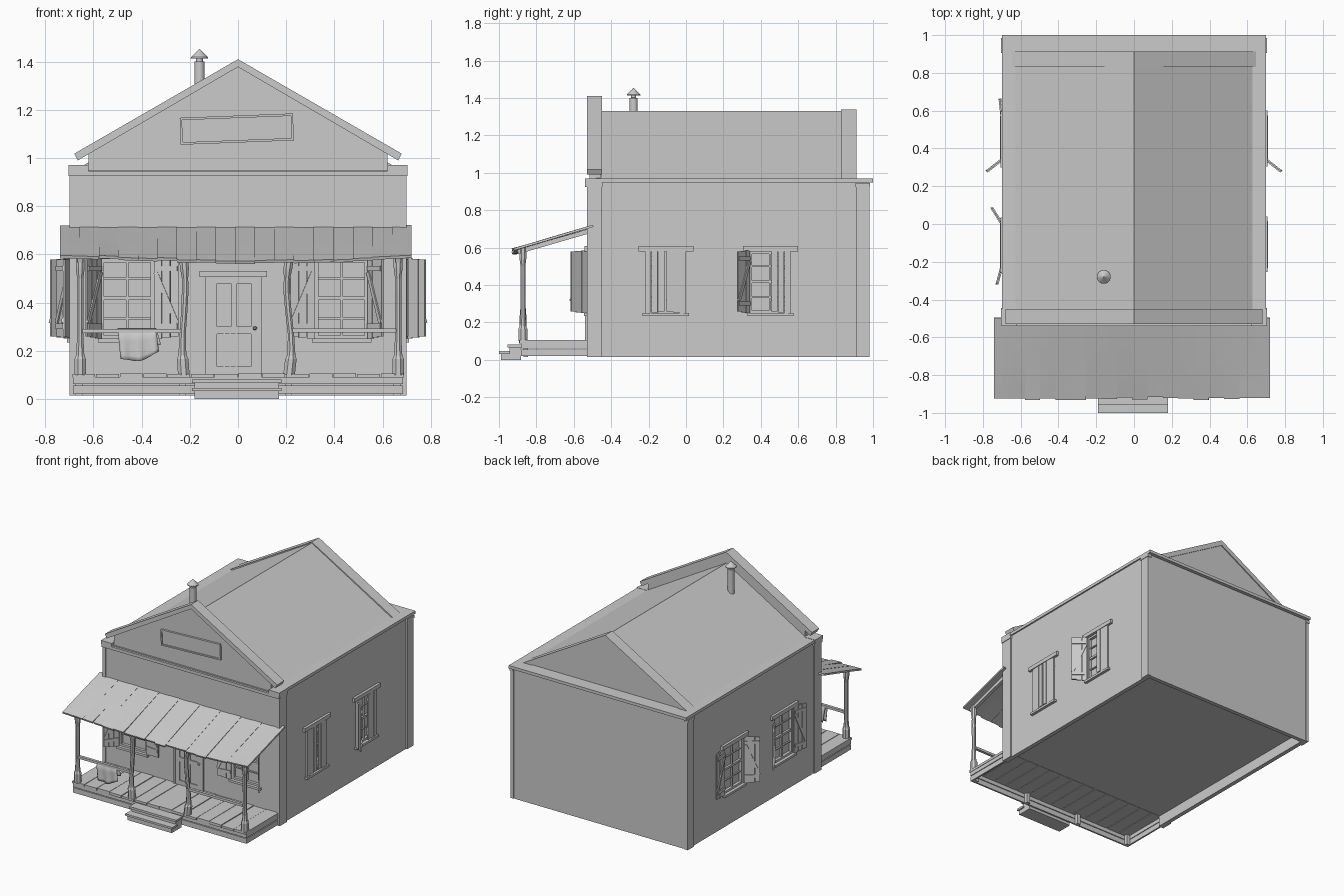
import bpy, bmesh, math, random
from mathutils import Matrix, Vector

if "Cube" in bpy.data.objects:
    bpy.data.objects.remove(bpy.data.objects["Cube"])

random.seed(4)
I = Matrix.Identity(4)


def finish(name, bm):
    bmesh.ops.recalc_face_normals(bm, faces=bm.faces)
    me = bpy.data.meshes.new(name)
    bm.to_mesh(me)
    bm.free()
    ob = bpy.data.objects.new(name, me)
    bpy.context.collection.objects.link(ob)
    return ob


def boxes(name, items, m=I):
    """One object from boxes given as (x0, x1, y0, y1, z0, z1)."""
    bm = bmesh.new()
    for b in items:
        add_box(bm, b, m)
    return finish(name, bm)


def add_box(bm, b, m=I):
    x0, x1, y0, y1, z0, z1 = b
    t = Matrix.Translation(((x0 + x1) / 2, (y0 + y1) / 2, (z0 + z1) / 2))
    s = Matrix.Diagonal((x1 - x0, y1 - y0, z1 - z0, 1))
    bmesh.ops.create_cube(bm, size=1, matrix=m @ t @ s)


def prism(name, pts, y0, y1):
    bm = bmesh.new()
    f = bm.faces.new([bm.verts.new((x, y0, z)) for x, z in pts])
    r = bmesh.ops.extrude_face_region(bm, geom=[f])
    bmesh.ops.translate(bm, vec=(0, y1 - y0, 0), verts=[v for v in r["geom"] if isinstance(v, bmesh.types.BMVert)])
    if f.is_valid is False or len(bm.faces) < len(pts) + 2:
        bm.faces.new([v for v in bm.verts if abs(v.co.y - y0) < 1e-6])
    return finish(name, bm)


def lathe(name, prof, n, x, y, bend=0.0):
    """Turned part, optionally warped sideways between its ends."""
    bm = bmesh.new()
    z0, z1 = prof[0][1], prof[-1][1]
    rings = []
    for r, z in prof:
        dx = bend * math.sin(2 * math.pi * (z - z0) / (z1 - z0))
        rings.append([bm.verts.new((x + dx + r * math.cos(2 * math.pi * (k + .5) / n),
                                    y + r * math.sin(2 * math.pi * (k + .5) / n), z)) for k in range(n)])
    for a, b in zip(rings, rings[1:]):
        for k in range(n):
            bm.faces.new((a[k], a[(k + 1) % n], b[(k + 1) % n], b[k]))
    bm.faces.new(rings[0])
    bm.faces.new(rings[-1])
    return finish(name, bm)


def solidify(ob, t, offset=-1):
    md = ob.modifiers.new("thickness", "SOLIDIFY")
    md.thickness, md.offset = t, offset
    return ob


WZ0, WZ1, HW = 0.25, 0.58, 0.11    # window sill, head, half width


def wall(name, x0, x1, z0, z1, m, centres=()):
    """Wall in the local xz plane facing -y, with window openings."""
    xs = sorted([x0, x1] + [c + s * HW for c in centres for s in (-1, 1)])
    zs = [z0, WZ0, WZ1, z1]
    bm = bmesh.new()
    v = {(i, j): bm.verts.new(m @ Vector((x, 0, z))) for i, x in enumerate(xs) for j, z in enumerate(zs)}
    for i in range(len(xs) - 1):
        for j in range(3):
            if not (j == 1 and i % 2):
                bm.faces.new((v[i, j], v[i + 1, j], v[i + 1, j + 1], v[i, j + 1]))
    me = bpy.data.meshes.new(name)
    bm.to_mesh(me)
    bm.free()
    ob = bpy.data.objects.new(name, me)
    bpy.context.collection.objects.link(ob)
    solidify(ob, 0.03)


def window(name, m, c, left, right):
    """Frame, bars, pane and two hinged shutters; angles are degrees open."""
    m = m @ Matrix.Translation((c, 0, 0))
    w = HW
    boxes(name + "_frame", [(-w - .035, w + .04, -.018, 0, WZ1, WZ1 + .028),
                            (-w - .012, w + .015, -.02, .01, WZ0 - .016, WZ0),
                            (-w, -w + .014, .002, .022, WZ0, WZ1), (w - .014, w, .002, .022, WZ0, WZ1),
                            (-w, w, .002, .022, WZ0, WZ0 + .014), (-w, w, .002, .022, WZ1 - .014, WZ1)], m)
    boxes(name + "_bars", [(-.005, .005, .008, .02, WZ0, WZ1), (-w, w, .005, .02, .41, .425)]
          + [(-w, w, .01, .02, z, z + .008) for z in (.33, .495)], m)
    boxes(name + "_pane", [(-w, w, .022, .026, WZ0, WZ1)], m)
    for side, a, sx in (("left", left, 1), ("right", right, -1)):
        h = m @ Matrix.Diagonal((sx, 1, 1, 1)) @ Matrix.Translation((-w, -.006, 0)) @ Matrix.Rotation(math.radians(-a), 4, "Z")
        bm = bmesh.new()
        for k in range(3):      # vertical boards
            add_box(bm, (k * .035 + .001, k * .035 + .034, -.005, .004, WZ0 + .004 * k, WZ1 + .004 - .003 * k), h)
        for z in (.29, .53):    # battens
            add_box(bm, (.006, .1, .004, .01, z, z + .022), h)
        brace = h @ Matrix.Translation((.053, .007, .42)) @ Matrix.Rotation(math.atan2(.2, .085), 4, "Y")
        add_box(bm, (-.115, .115, -.003, .003, -.009, .009), brace)
        finish(f"{name}_{side}_shutter", bm)


# walls and floor
front = Matrix.Translation((0, -.525, 0))
right = Matrix.Translation((.69, 0, 0)) @ Matrix.Rotation(math.pi / 2, 4, "Z")
left = Matrix.Translation((-.69, 0, 0)) @ Matrix.Rotation(-math.pi / 2, 4, "Z")
back = Matrix.Translation((0, .975, 0)) @ Matrix.Rotation(math.pi, 4, "Z")
wall("front_wall", -.69, .69, .1, .95, front, (-.46, .43))
wall("right_wall", -.525, .975, .015, .95, right, (-.11, .45))
wall("left_wall", -.975, .525, .015, .95, left, (-.45, .11))
wall("back_wall", -.69, .69, .015, .95, back)
boxes("floor", [(-.67, .67, -.52, .96, .09, .1)])

# windows
window("front_left_window", front, -.46, 125, 172)
window("front_right_window", front, .43, 172, 125)
window("right_front_window", right, -.11, 2, 4)
window("right_rear_window", right, .45, 128, 4)
window("left_rear_window", left, -.45, 174, 128)
window("left_front_window", left, .11, 148, 165)

# corner boards with small caps, and cornice
trim = []
for s in (-1, 1):
    for y0, y1 in ((-.53, -.45), (.91, .98)):
        xa, xb = sorted((s * .675, s * .7))
        trim += [(xa, xb, y0, y1, .015, .945)]
        xa, xb = sorted((s * .675, s * .704))
        trim += [(xa, xb, y0 - .004, y1 + .004, .925, .945)]
boxes("corner_boards", trim)
cornice = [(-.7, .7, -.5, 1.0, .947, .968), (-.7, .7, -.54, -.5, .925, .947)]
cornice += [(min(s * .62, s * .704), max(s * .62, s * .704), -.54, -.45, .945, .97) for s in (-1, 1)]
boxes("cornice", cornice)

# roof, gable front and rake boards
prism("roof", [(-.64, .96), (.64, .96), (0, 1.33)], -.48, .905)
prism("front_gable", [(-.62, .94), (.62, .94), (.62, 1.02), (0, 1.38), (-.62, 1.02)], -.515, -.455)


def rake(name, top, out, low, inn, y0, y1):
    pts = [(0, top), out, inn, (0, low), (-inn[0], inn[1]), (-out[0], out[1])]
    prism(name, pts, y0, y1)


rake("front_rake", 1.41, (.68, 1.018), 1.378, (.665, .99), -.53, -.45)
rake("back_rake", 1.337, (.645, .968), 1.3, (.58, .968), .83, .912)

# blank sign board, hanging slightly crooked
sign = Matrix.Translation((-.005, -.515, 1.12)) @ Matrix.Rotation(math.radians(-2.2), 4, "Y")
boxes("sign", [(-.23, .23, -.008, 0, -.05, .05), (-.235, .235, -.015, 0, .046, .056), (-.235, .235, -.015, 0, -.056, -.046),
               (-.235, -.226, -.015, 0, -.056, .056), (.226, .235, -.015, 0, -.056, .056)], sign)

# stove pipe with cap
pipe = [lathe("stove_pipe", [(.022, 1.2), (.022, 1.4), (.014, 1.401), (.014, 1.417)], 16, -.16, -.28),
        lathe("stove_pipe_cap", [(.037, 1.414), (.036, 1.419), (.012, 1.442), (.002, 1.452)], 16, -.16, -.28)]
for ob in pipe:
    bpy.context.view_layer.objects.active = ob
    ob.select_set(True)
bpy.ops.object.shade_smooth_by_angle()

# door with raised stiles around sunk panels
door = [(-.12, .085, -.004, .002, .1, .505), (-.16, .12, -.022, 0, .507, .53)]
door += [(-.135, -.118, -.015, 0, .1, .507), (.083, .1, -.015, 0, .1, .507)]
door += [(x0, x1, -.011, 0, z0, z1) for x0, x1, z0, z1 in
         ((-.118, -.088, .1, .507), (.055, .083, .1, .507), (-.088, .055, .1, .135), (-.088, .055, .27, .3),
          (-.088, .055, .48, .507), (-.03, -.005, .3, .48))]
door += [(x, x + .006, -.009, 0, .135, .27) for x in (-.06, -.035, -.01)]
boxes("door", door, front)
lathe("door_knob", [(.004, .286), (.009, .29), (.009, .297), (.004, .301)], 8, .07, -.543)

# porch deck planks, skirt boards, joists and steps
n = 14
pw = 1.38 / n
boxes("porch_deck", [(-.69 + k * pw + .002, -.69 + (k + 1) * pw - .002, -.885 - random.uniform(0, .01), -.52,
                      .088, .103 + random.uniform(0, .004)) for k in range(n)])
skirt = []
for z0, z1 in ((.02, .056), (.061, .09)):
    skirt += [(-.68, .68, -.882, -.87, z0, z1)]
    skirt += [(x, x + .012, -.882, -.525, z0, z1) for x in (-.685, .673)]
skirt += [(x - .014, x + .014, -.87, -.845, .015, .09) for x in (-.66, -.23, .21, .66)]
boxes("porch_skirt", skirt)
boxes("steps", [(-.19, .18, -1, -.94, .032, .046), (-.18, .17, -.99, -.94, 0, .032),
                (-.19, .18, -.955, -.882, .066, .081), (-.18, .17, -.945, -.882, 0, .066)])

# porch posts, rails and roof beams
prof = [(.026, .1), (.026, .165), (.019, .18), (.017, .2), (.014, .27), (.014, .36), (.015, .45),
        (.014, .5), (.019, .535), (.02, .545), (.02, .6)]
for name, x, bend in (("outer_left", -.655, 0), ("inner_left", -.225, -.006), ("inner_right", .212, .01), ("outer_right", .665, 0)):
    top = .6 if not bend else .578
    lathe(name + "_post", prof[:-1] + [(.02, top)], 8, x, -.872, bend)
boxes("porch_rails", [(-.645, -.235, -.882, -.862, .273, .29), (.222, .655, -.882, -.862, .275, .292)])
slope = math.atan2(.125, .43)
rafter = Matrix.Translation((0, -.5, .71)) @ Matrix.Rotation(slope, 4, "X")
boxes("porch_rafters", [(x - .012, x + .012, -.42, -.025, -.028, -.004) for x in (-.655, .665)], rafter)

# porch roof: sagging sheets with a ragged front edge
bm = bmesh.new()
n = 18
for k in range(n):
    xa = -.74 + 1.46 * k / n
    length, curl = .425 + random.uniform(-.008, .01), random.uniform(-.005, .005)
    g = []
    for j in range(6):
        t = j / 5
        row = []
        for i in range(3):
            x = xa + 1.46 / n * i / 2
            sag = .024 * max(0, math.cos(math.pi * (x - .05) / 1.5)) * t
            row.append(bm.verts.new((x, -.498 - length * t, .72 - .122 * t - sag + curl * t ** 4 + (.002 if k % 2 else 0))))
        g.append(row)
    for j in range(5):
        for i in range(2):
            bm.faces.new((g[j][i], g[j + 1][i], g[j + 1][i + 1], g[j][i + 1]))
solidify(finish("porch_roof", bm), .012)

# cloth thrown over the left rail
bm = bmesh.new()
nu, nv = 14, 14
g = []
for j in range(nv + 1):
    v = j / nv * 2 - 1
    row = []
    for i in range(nu + 1):
        u = i / nu
        a = abs(v)
        drop = (.13 - .03 * u + .02 * math.sin(u * math.pi)) if v < 0 else (.13 - .06 * u)
        y = -.872 + (.014 + .006 * math.sin(u * 16) * a) * max(-1, min(1, v * 4))
        x = -.5 + .16 * u + (.02 * v if v > 0 else -.012 * v)
        row.append(bm.verts.new((x, y, .295 - drop * a + .003 * math.sin(u * 9) * a)))
    g.append(row)
for j in range(nv):
    for i in range(nu):
        bm.faces.new((g[j][i], g[j][i + 1], g[j + 1][i + 1], g[j + 1][i]))
cloth = solidify(finish("cloth", bm), .002)
for p in cloth.data.polygons:
    p.use_smooth = True
